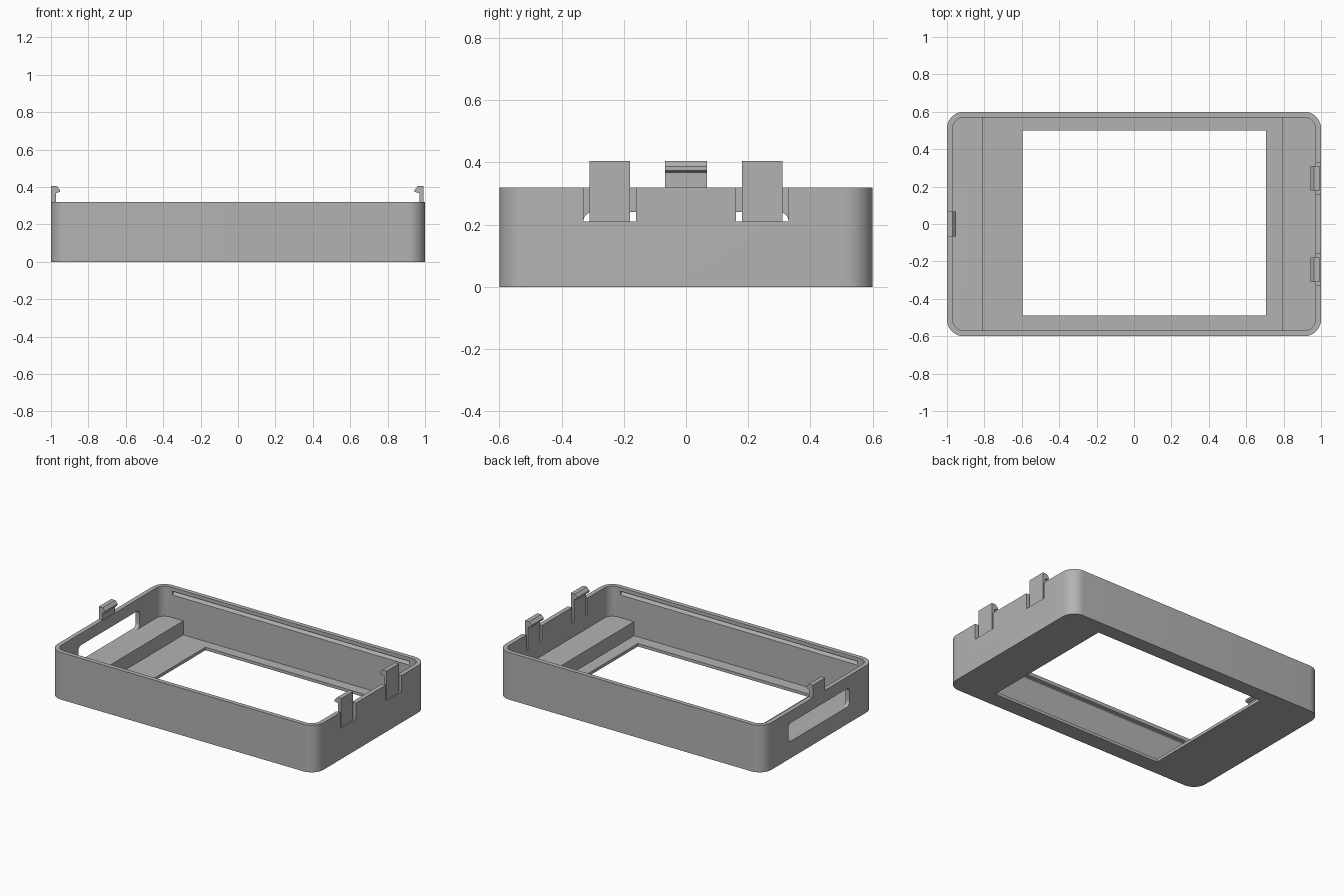
import bpy
import bmesh
from math import cos, sin, pi, radians

if "Cube" in bpy.data.objects:
    bpy.data.objects.remove(bpy.data.objects["Cube"], do_unlink=True)

grey = bpy.data.materials.new("plain_grey")
grey.use_nodes = True
colour = (0.45, 0.45, 0.45, 1)
grey.diffuse_color = colour
grey.node_tree.nodes["Principled BSDF"].inputs["Base Color"].default_value = colour


def rounded(a0, a1, b0, b1, r, steps=10):
    """Outline of a rectangle with rounded corners."""
    centres = [(a1 - r, b1 - r), (a0 + r, b1 - r), (a0 + r, b0 + r), (a1 - r, b0 + r)]
    return [(ca + r * cos(pi / 2 * (k + i / steps)), cb + r * sin(pi / 2 * (k + i / steps)))
            for k, (ca, cb) in enumerate(centres) for i in range(steps + 1)]


def rect(a0, a1, b0, b1):
    return [(a0, b0), (a1, b0), (a1, b1), (a0, b1)]


def prism(name, outline, axis, lo, hi):
    """Extrude an outline along an axis; the outline uses the other two axes."""
    place = {"x": lambda a, b, t: (t, a, b),
             "y": lambda a, b, t: (a, t, b),
             "z": lambda a, b, t: (a, b, t)}[axis]
    bm = bmesh.new()
    rings = [[bm.verts.new(place(a, b, t)) for a, b in outline] for t in (lo, hi)]
    for ring in rings:
        bm.faces.new(ring)
    n = len(outline)
    for i in range(n):
        j = (i + 1) % n
        bm.faces.new((rings[0][i], rings[0][j], rings[1][j], rings[1][i]))
    bmesh.ops.recalc_face_normals(bm, faces=bm.faces)
    mesh = bpy.data.meshes.new(name)
    bm.to_mesh(mesh)
    bm.free()
    mesh.materials.append(grey)
    obj = bpy.data.objects.new(name, mesh)
    bpy.context.collection.objects.link(obj)
    return obj


def select(obj):
    bpy.ops.object.select_all(action="DESELECT")
    obj.select_set(True)
    bpy.context.view_layer.objects.active = obj


def cut(target, cutter):
    """Subtract a cutter and discard it."""
    mod = target.modifiers.new("cut", "BOOLEAN")
    mod.operation = "DIFFERENCE"
    mod.solver = "EXACT"
    mod.object = cutter
    select(target)
    bpy.ops.object.modifier_apply(modifier=mod.name)
    bpy.data.objects.remove(cutter, do_unlink=True)


# Case shell: outer block, cavity above the shelves, deeper middle, window
height, shelf, floor, wall = 0.32, 0.115, 0.02, 0.03
case = prism("case_shell", rounded(-1, 1, -0.6, 0.6, 0.09), "z", 0, height)
cut(case, prism("cavity", rounded(-1 + wall, 1 - wall, -0.57, 0.57, 0.06), "z", shelf, 0.5))
cut(case, prism("middle_well", rect(-0.81, 0.79, -0.57, 0.57), "z", floor, 0.2))
cut(case, prism("window", rect(-0.595, 0.705, -0.49, 0.5), "z", -0.1, 0.1))

# Slot through the right end wall
cut(case, prism("end_slot", rounded(-0.33, 0.33, shelf, 0.24, 0.03, 6), "x", -1.1, -0.9))

# Snap grooves inside the long walls and notches around the left clips
for side in (-1, 1):
    groove = [(side * y, z) for y, z in ((0.565, 0.262), (0.585, 0.29), (0.565, 0.297))]
    cut(case, prism("groove", groove, "x", -0.89, 0.89))
    mid = side * 0.245
    cut(case, prism("notch", rect(mid - 0.085, mid + 0.085, 0.21, 0.5), "x", 0.9, 1.1))


# Snap clips with inward hooks
def clip(name, outer, thick, inward, base, y0, y1):
    inner = outer + inward * thick
    tip = outer + inward * 0.048
    outline = [(outer, base), (inner, base), (inner, 0.367), (tip, 0.374),
               (tip, 0.386), (outer + inward * 0.03, 0.405), (outer, 0.405)]
    return prism(name, outline, "y", y0, y1)


clip("right_clip", -1, 0.028, 1, height, -0.067, 0.067)
clip("left_front_clip", 0.992, 0.022, -1, 0.21, -0.31, -0.18)
clip("left_back_clip", 0.992, 0.022, -1, 0.21, 0.18, 0.31)

select(case)
bpy.ops.object.shade_smooth_by_angle(angle=radians(30))
